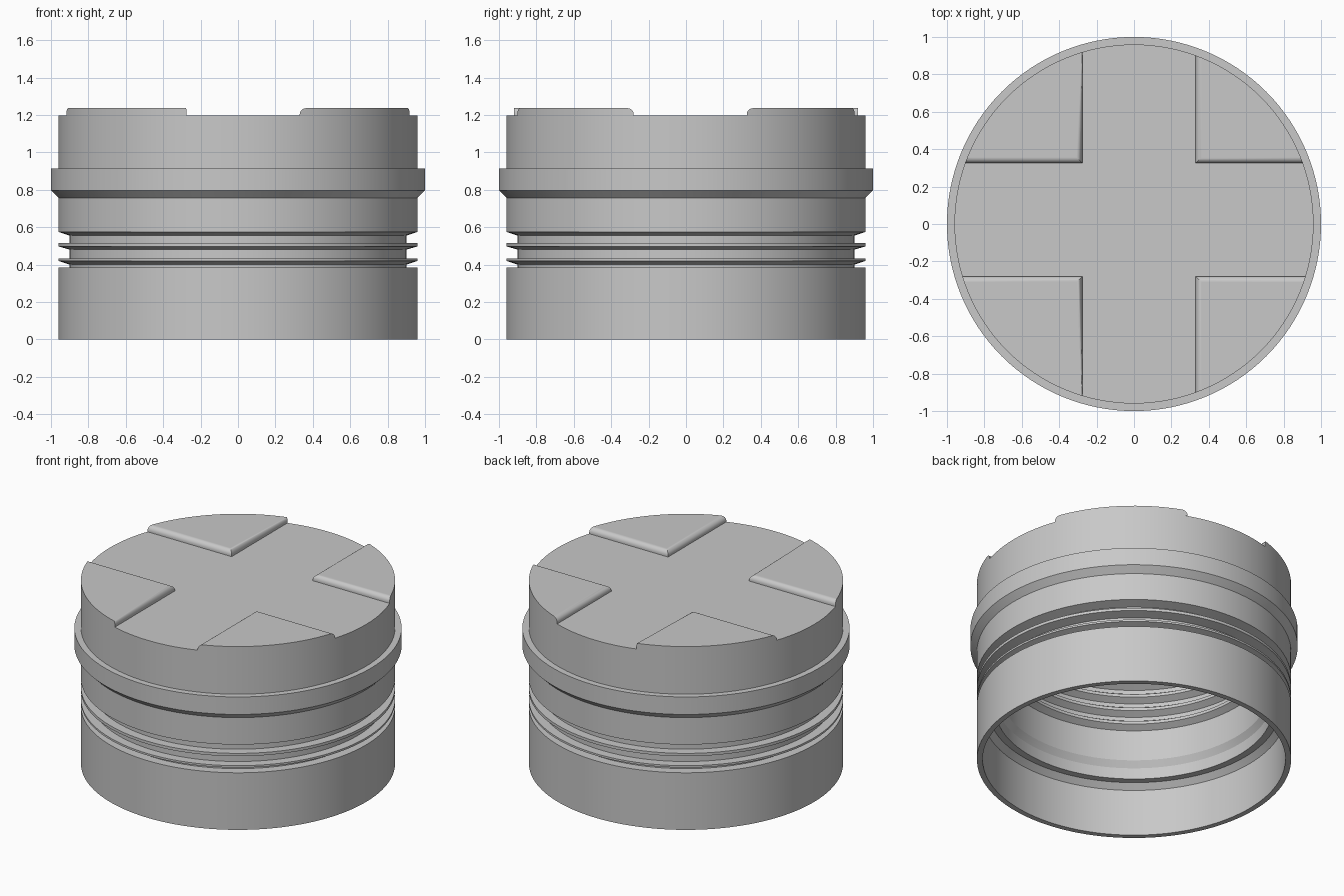
import bpy, bmesh, math

SEGMENTS = 128
BODY_R = 0.96
DECK_Z, PAD_Z = 1.197, 1.236

if "Cube" in bpy.data.objects:
    bpy.data.objects.remove(bpy.data.objects["Cube"], do_unlink=True)

grey = bpy.data.materials.new("plain grey")
grey.use_nodes = True
grey.diffuse_color = (0.58, 0.58, 0.58, 1)
grey.node_tree.nodes["Principled BSDF"].inputs["Base Color"].default_value = grey.diffuse_color


def finish(bm, name):
    bmesh.ops.recalc_face_normals(bm, faces=bm.faces)
    mesh = bpy.data.meshes.new(name)
    bm.to_mesh(mesh)
    bm.free()
    mesh.materials.append(grey)
    obj = bpy.data.objects.new(name, mesh)
    bpy.context.collection.objects.link(obj)
    bpy.ops.object.select_all(action="DESELECT")
    obj.select_set(True)
    bpy.context.view_layer.objects.active = obj
    bpy.ops.object.shade_smooth_by_angle(angle=math.radians(25))
    return obj


def lathe(name, profile):
    bm = bmesh.new()
    verts = [bm.verts.new((r, 0, z)) for r, z in profile]
    edges = [bm.edges.new(pair) for pair in zip(verts, verts[1:])]
    bmesh.ops.spin(bm, geom=verts + edges, cent=(0, 0, 0), axis=(0, 0, 1),
                   angle=math.tau, steps=SEGMENTS, use_merge=True)
    bmesh.ops.remove_doubles(bm, verts=bm.verts, dist=1e-5)
    return finish(bm, name)


def corner_pad(name, x, y):
    """Raised quadrant between two straight edges and the round rim."""
    start = math.atan2(y, math.copysign(math.sqrt(BODY_R**2 - y**2), x)) % math.tau
    end = math.atan2(math.copysign(math.sqrt(BODY_R**2 - x**2), y), x) % math.tau
    low, high = sorted((start, end))
    step = math.tau / SEGMENTS
    angles = [low] + [i * step for i in range(SEGMENTS) if low < i * step < high] + [high]
    outline = [(x, y)] + [(BODY_R * math.cos(a), BODY_R * math.sin(a)) for a in angles]
    bm = bmesh.new()
    bottom = [bm.verts.new((px, py, DECK_Z)) for px, py in outline]
    top = [bm.verts.new((px, py, PAD_Z)) for px, py in outline]
    bm.faces.new(top)
    for i in range(len(top)):
        j = (i + 1) % len(top)
        bm.faces.new((bottom[i], bottom[j], top[j], top[i]))
    bmesh.ops.recalc_face_normals(bm, faces=bm.faces)
    # Round over the two straight upper edges
    straight = [bm.edges.get((top[0], top[1])), bm.edges.get((top[0], top[-1]))]
    bmesh.ops.bevel(bm, geom=straight, offset=0.032, segments=6,
                    profile=0.5, affect="EDGES")
    # Weighted normals keep the broad top flat beside its rounded edges
    pad = finish(bm, name)
    flat_top = pad.modifiers.new("flat_top", "WEIGHTED_NORMAL")
    flat_top.keep_sharp = True
    flat_top.weight = 100


# Outer skin: lower band, two bridge ribs, upper wall and flange
outer = [(BODY_R, 0), (BODY_R, 0.385), (0.90, 0.385),
         (0.90, 0.40), (BODY_R, 0.42), (BODY_R, 0.433), (0.90, 0.433),
         (0.90, 0.48), (BODY_R, 0.497), (BODY_R, 0.516), (0.90, 0.516),
         (0.90, 0.555), (BODY_R, 0.575),
         (BODY_R, 0.757), (1.0, 0.797), (1.0, 0.915), (BODY_R, 0.915),
         (BODY_R, DECK_Z), (0, DECK_Z)]

# Inner skin: ceiling, thread ridges, stepped wall, skirt
inner = [(0, 1.10), (0.82, 1.10)]
for ridge in range(4):
    z = 1.03 - 0.095 * ridge
    inner += [(0.82, z), (0.78, z - 0.025), (0.78, z - 0.045), (0.82, z - 0.07)]
inner += [(0.82, 0.467), (0.845, 0.425), (0.845, 0.35), (0.89, 0.35),
          (0.925, 0.315), (0.925, 0), (BODY_R, 0)]

lathe("cap_shell", outer + inner)

for side, x in (("left", 0.33), ("right", -0.275)):
    for end, y in (("back", 0.325), ("front", -0.28)):
        corner_pad(f"top_pad_{end}_{side}", x, y)
